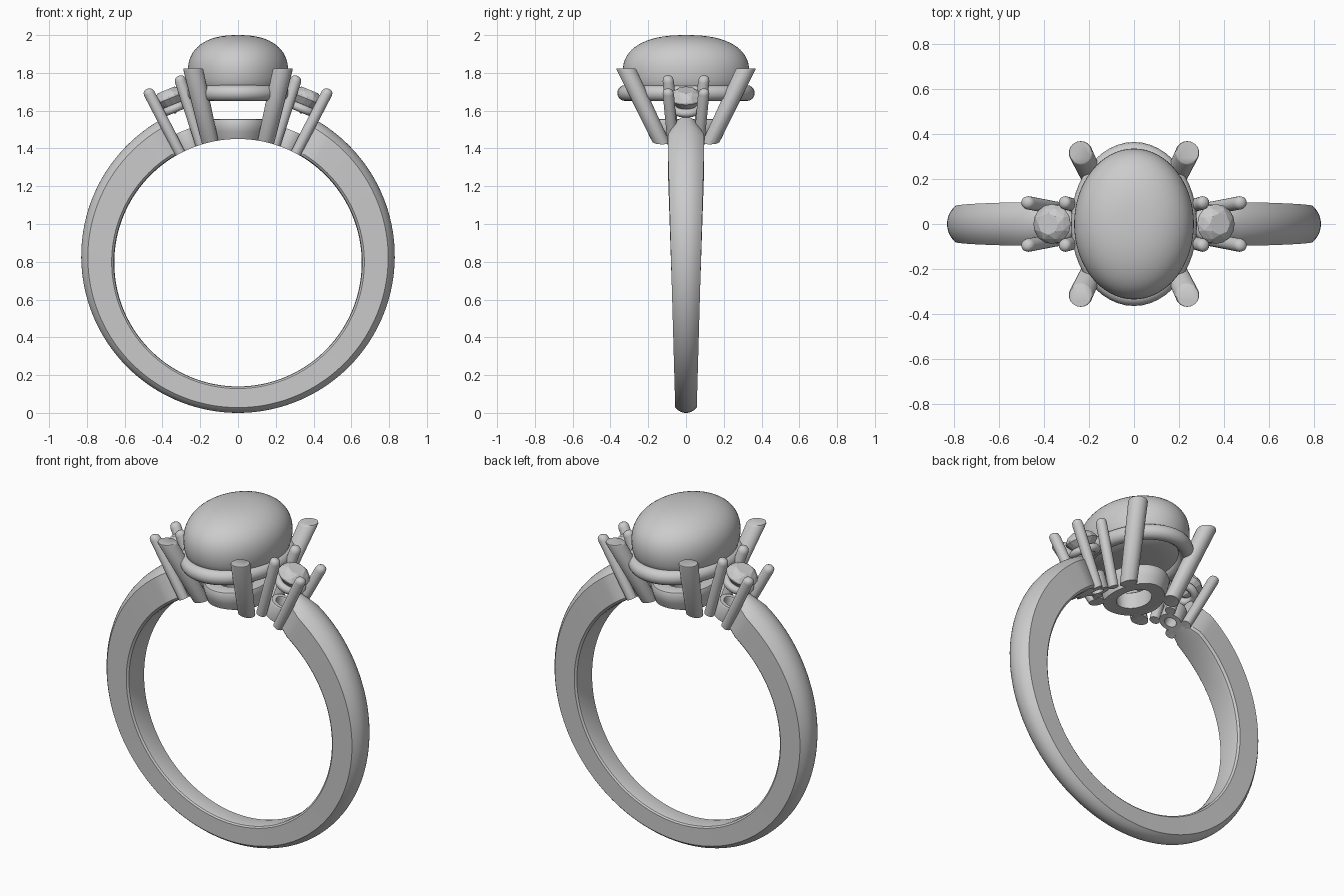
import bpy, bmesh
from math import sin, cos, pi, radians
from mathutils import Matrix, Vector

if "Cube" in bpy.data.objects:
    bpy.data.objects.remove(bpy.data.objects["Cube"])

FINGER_Z, FINGER_R = 0.795, 0.655
OUTER_Z, OUTER_R = 0.83, 0.83


def finish(name, bm, mat=Matrix(), smooth=35):
    bmesh.ops.remove_doubles(bm, verts=bm.verts, dist=1e-5)
    bmesh.ops.recalc_face_normals(bm, faces=bm.faces)
    bm.transform(mat)
    me = bpy.data.meshes.new(name)
    bm.to_mesh(me)
    bm.free()
    ob = bpy.data.objects.new(name, me)
    bpy.context.collection.objects.link(ob)
    if smooth:
        bpy.ops.object.select_all(action='DESELECT')
        bpy.context.view_layer.objects.active = ob
        ob.select_set(True)
        bpy.ops.object.shade_smooth_by_angle(angle=radians(smooth))
    return ob


def loft(name, sections, closed=False, mat=Matrix(), smooth=35):
    """Skin a list of equal-length point loops; cap the ends unless closed."""
    bm = bmesh.new()
    rows = [[bm.verts.new(p) for p in s] for s in sections]
    n = len(rows[0])
    for i in range(len(rows) if closed else len(rows) - 1):
        a, b = rows[i], rows[(i + 1) % len(rows)]
        for j in range(n):
            k = (j + 1) % n
            bm.faces.new((a[j], a[k], b[k], b[j]))
    if not closed:
        bm.faces.new(rows[0])
        bm.faces.new(rows[-1])
    return finish(name, bm, mat, smooth)


def oval(ax, ay, z, x=0, y=0, n=48):
    return [(x + ax * cos(2 * pi * i / n), y + ay * sin(2 * pi * i / n), z) for i in range(n)]


def wire(name, ax, ay, z, r, mat=Matrix()):
    angles = [2 * pi * i / 16 for i in range(16)]
    return loft(name, [oval(ax + r * cos(t), ay + r * cos(t), z + r * sin(t)) for t in angles],
                True, mat, 60)


def prong(name, p, q, r0, r1, round_top, mat=Matrix()):
    p, q = Vector(p), Vector(q)
    stations = [(0, 1), (0.93, 1), (0.97, 0.88), (0.99, 0.6), (1, 0.25)] if round_top else \
        [(0, 1), (0.985, 1), (1, 0.93)]
    secs = []
    for t, k in stations:
        c, r = p.lerp(q, t), (r0 + (r1 - r0) * t) * k
        secs.append(oval(r, r, c.z, c.x, c.y, 24))
    return loft(name, secs, False, mat, 50)


# finger-hole cutter
bm = bmesh.new()
bmesh.ops.create_cone(bm, cap_ends=True, segments=128, radius1=FINGER_R, radius2=FINGER_R, depth=2)
cutter = finish("finger_cutter", bm,
                Matrix.Translation((0, 0, FINGER_Z)) @ Matrix.Rotation(pi / 2, 4, 'X'), 0)
cutter.hide_render = True
cutter.hide_set(True)


def cut(ob):
    m = ob.modifiers.new("finger_hole", 'BOOLEAN')
    m.object = cutter
    m.operation = 'DIFFERENCE'
    m.solver = 'EXACT'


# tapered shank with domed outside and pinched ends
sections = []
START = 27
for i in range(121):
    deg = START + (360 - 2 * START) * i / 120
    a = radians(deg)
    pinch = min(1, (min(deg, 360 - deg) - START) / 8)
    z_mid = OUTER_Z + OUTER_R * cos(a)
    w = (0.057 + 0.038 * min(z_mid / 1.4, 1)) * (0.62 + 0.38 * pinch)

    def at(t, y):
        # t blends from the inner circle to the outer circle
        inner = Vector((FINGER_R * sin(a), y, FINGER_Z + FINGER_R * cos(a)))
        outer = Vector((OUTER_R * sin(a), y, OUTER_Z + OUTER_R * cos(a)))
        return inner.lerp(outer, t)
    loop = [at(1 - 0.2 * abs(k / 6) ** 2.2, w * k / 6) for k in range(-6, 7)]
    loop += [at(0.08, w), at(0.02, w * 0.88), at(0, w * 0.65),
             at(0, -w * 0.65), at(0.02, -w * 0.88), at(0.08, -w)]
    sections.append(loop)
loft("shank", sections, smooth=30)

# oval cabochon centre stone
dome = [(0.02, 1.665), (0.5, 1.668), (0.8, 1.68), (0.93, 1.71), (0.985, 1.76)]
for i in range(17):
    t = pi / 2 * i / 16 * 0.995
    dome.append((cos(t) ** (2 / 2.4), 1.80 + 0.20 * sin(t) ** (2 / 2.4)))
loft("centre_stone", [oval(0.266 * r, 0.335 * r, z, n=64) for r, z in dome], smooth=60)

# oval wire under the centre stone and the lower gallery ring
wire("centre_wire", 0.238, 0.322, 1.693, 0.042)
gallery = [(0.135, 0.165, 1.40), (0.16, 0.205, 1.49), (0.168, 0.215, 1.53), (0.16, 0.207, 1.552),
           (0.15, 0.197, 1.556), (0.10, 0.135, 1.556), (0.085, 0.12, 1.545), (0.08, 0.105, 1.40)]
cut(loft("gallery_ring", [oval(*g) for g in gallery], True))

# four main prongs
for sx in (-1, 1):
    for sy in (-1, 1):
        cut(prong("main_prong", (sx * 0.14, sy * 0.115, 1.40), (sx * 0.238, sy * 0.318, 1.823),
                  0.045, 0.053, False))

# side settings, tilted outward along the finger radius
for s in (-1, 1):
    mat = Matrix.Translation((s * 0.253, 0, 1.40)) @ Matrix.Rotation(s * radians(22.5), 4, 'Y')
    for sx in (-1, 1):
        for sy in (-1, 1):
            cut(prong("side_prong", (sx * 0.057, sy * 0.062, -0.03), (sx * 0.091, sy * 0.096, 0.378),
                      0.028, 0.030, True, mat))
    wire("side_wire", 0.064, 0.064, 0.228, 0.022, mat)
    tube = [(0.06, -0.04), (0.066, 0.09), (0.06, 0.10), (0.04, 0.10), (0.033, 0.09), (0.033, -0.04)]
    cut(loft("side_base_tube", [oval(r, r, z, n=32) for r, z in tube], True, mat))

    # faceted round side stone
    bm = bmesh.new()
    for r, z, n, turn in ((0.048, 0.335, 8, 0), (0.073, 0.318, 8, 0.5), (0.088, 0.294, 16, 0),
                          (0.088, 0.286, 16, 0), (0.045, 0.235, 8, 0.5), (0.002, 0.20, 4, 0)):
        for i in range(n):
            t = 2 * pi * (i + turn) / n
            bm.verts.new((r * cos(t), r * sin(t), z))
    bmesh.ops.convex_hull(bm, input=bm.verts)
    finish("side_stone", bm, mat, 0)
